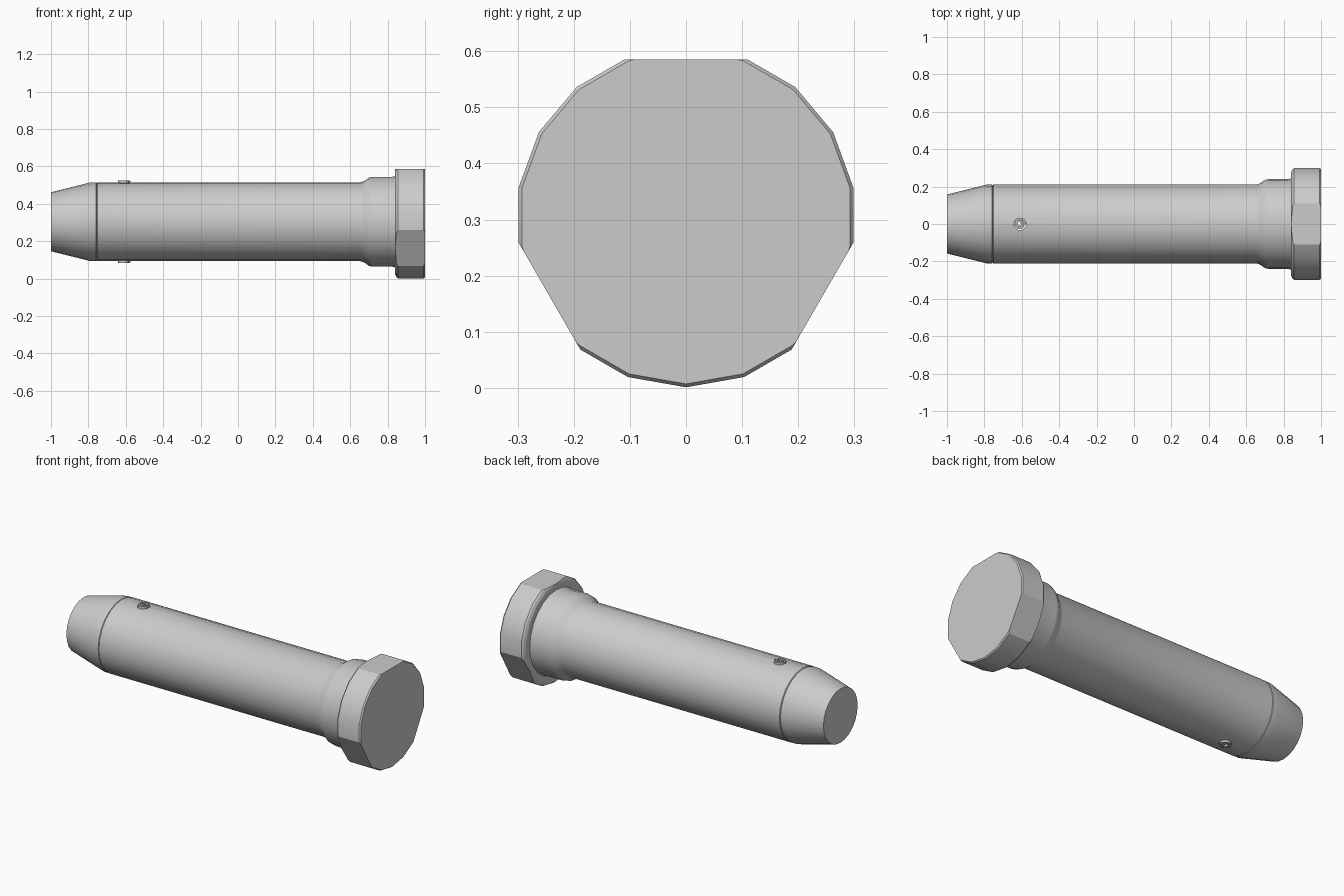
import bpy, bmesh, math
from mathutils import Vector

if "Cube" in bpy.data.objects:
    bpy.data.objects.remove(bpy.data.objects["Cube"])

AXIS_Z = 0.304


def finish(name, bm):
    bmesh.ops.recalc_face_normals(bm, faces=bm.faces)
    mesh = bpy.data.meshes.new(name)
    bm.to_mesh(mesh)
    bm.free()
    ob = bpy.data.objects.new(name, mesh)
    bpy.context.collection.objects.link(ob)
    return ob


def lathe(profile, sides):
    """Closed solid turned around the long axis from (x, radius) pairs."""
    bm = bmesh.new()
    rings = []
    for x, r in profile:
        angles = [2 * math.pi * i / sides - math.pi / 2 for i in range(sides)]
        rings.append([bm.verts.new((x, r * math.cos(a), AXIS_Z + r * math.sin(a)))
                      for a in angles])
    for a, b in zip(rings, rings[1:]):
        for i in range(sides):
            j = (i + 1) % sides
            bm.faces.new((a[i], a[j], b[j], b[i]))
    bm.faces.new(rings[0])
    bm.faces.new(rings[-1])
    return bm


def smooth(ob, angle=25):
    bpy.ops.object.select_all(action='DESELECT')
    ob.select_set(True)
    bpy.context.view_layer.objects.active = ob
    bpy.ops.object.shade_smooth_by_angle(angle=math.radians(angle))


# Tapered tip
tip = finish("tapered_tip", lathe(
    [(-1, 0.158), (-0.79, 0.210), (-0.758, 0.210), (-0.755, 0.206)], 24))

# Main shaft with stepped collar
shaft = finish("shaft", lathe(
    [(-0.755, 0.207), (-0.752, 0.211), (0.655, 0.211), (0.675, 0.218),
     (0.70, 0.236), (0.72, 0.240), (0.825, 0.240), (0.845, 0.246)], 24))

# Head with three flats
bm = lathe([(0.84, 0.282), (0.848, 0.297), (0.856, 0.303),
            (0.992, 0.303), (1.0, 0.297)], 18)
for deg in (90, 210, 330):
    n = Vector((0, math.cos(math.radians(deg)), math.sin(math.radians(deg))))
    bmesh.ops.bisect_plane(bm, geom=bm.verts[:] + bm.edges[:] + bm.faces[:],
                           plane_co=Vector((0, 0, AXIS_Z)) + n * 0.281,
                           plane_no=n, clear_outer=True)
    bmesh.ops.holes_fill(bm, edges=[e for e in bm.edges if e.is_boundary], sides=0)
head = finish("head", bm)

# Cross hole through the shaft
bpy.ops.mesh.primitive_cylinder_add(vertices=16, radius=0.033, depth=1,
                                    location=(-0.61, 0, AXIS_Z))
cutter = bpy.context.object
cutter.name = "hole_cutter"
mod = shaft.modifiers.new("cross_hole", 'BOOLEAN')
mod.operation = 'DIFFERENCE'
mod.object = cutter
bpy.context.view_layer.objects.active = shaft
bpy.ops.object.modifier_apply(modifier=mod.name)
bpy.data.objects.remove(cutter)

# Coiled spring pin: a rolled strip spiralling inwards
bm = bmesh.new()
steps, turns, thick = 36, 2.2, 0.008
rows = []
for i in range(steps + 1):
    t = i / steps
    a = t * turns * 2 * math.pi
    r = 0.036 - 0.024 * t
    rows.append([bm.verts.new((-0.61 + q * math.cos(a), q * math.sin(a), AXIS_Z + h))
                 for q, h in ((r, -0.220), (r, 0.220),
                              (r - thick, 0.220), (r - thick, -0.220))])
for a, b in zip(rows, rows[1:]):
    for k in range(4):
        m = (k + 1) % 4
        bm.faces.new((a[k], a[m], b[m], b[k]))
bm.faces.new(rows[0])
bm.faces.new(rows[-1])
pin = finish("spring_pin", bm)

for ob in (tip, shaft, head, pin):
    smooth(ob)
